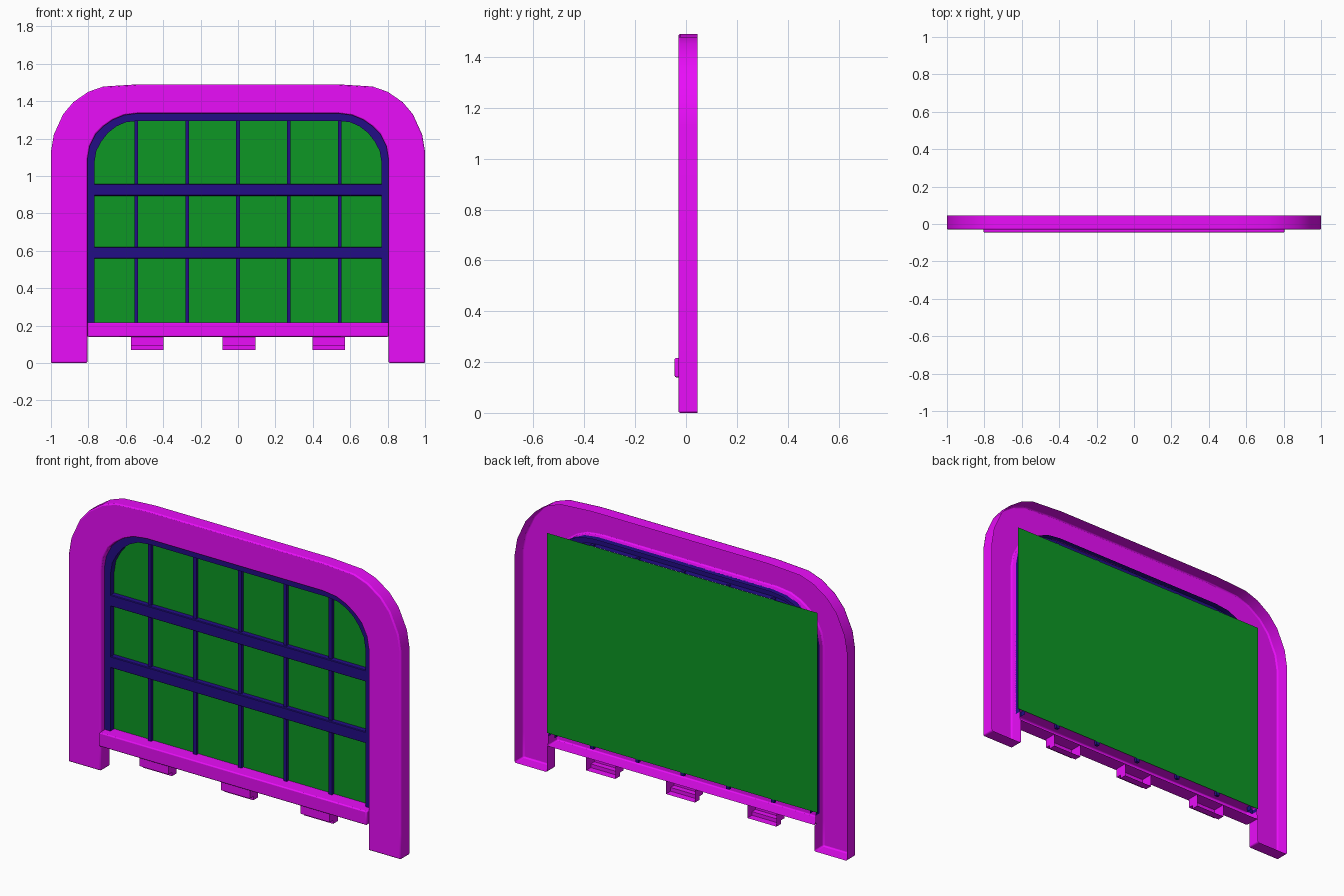
import bpy, bmesh, math

if "Cube" in bpy.data.objects:
    bpy.data.objects.remove(bpy.data.objects["Cube"])


def material(name, rgb):
    m = bpy.data.materials.new(name)
    m.diffuse_color = (*rgb, 1)
    m.use_nodes = True
    m.node_tree.nodes["Principled BSDF"].inputs["Base Color"].default_value = m.diffuse_color
    return m


MAGENTA = material("magenta", (0.82, 0.004, 0.95))
NAVY = material("navy", (0.016, 0.004, 0.24))
GREEN = material("green", (0.004, 0.31, 0.018))


def make(name, verts, faces, mat, bevel=0.0):
    """Mesh object with consistent normals; open sheets face the front (-y)."""
    bm = bmesh.new()
    vs = [bm.verts.new(v) for v in verts]
    for f in faces:
        bm.faces.new([vs[i] for i in f])
    bmesh.ops.recalc_face_normals(bm, faces=bm.faces[:])
    front = min(bm.faces, key=lambda f: f.calc_center_median().y)
    if front.normal.y > 0.5:
        bmesh.ops.reverse_faces(bm, faces=bm.faces[:])
    me = bpy.data.meshes.new(name)
    bm.to_mesh(me)
    bm.free()
    ob = bpy.data.objects.new(name, me)
    bpy.context.collection.objects.link(ob)
    me.materials.append(mat)
    bpy.ops.object.select_all(action='DESELECT')
    ob.select_set(True)
    bpy.context.view_layer.objects.active = ob
    bpy.ops.object.shade_smooth_by_angle(angle=math.radians(32))
    if bevel:
        b = ob.modifiers.new("soft_edges", 'BEVEL')
        b.width, b.segments = bevel, 2
        b.limit_method, b.angle_limit = 'ANGLE', math.radians(50)
    return ob


def arch(half):
    """Mirror a right-hand half profile (foot to crown) into a whole arch."""
    return half + [(-x, z) for x, z in reversed(half)]


def loft(rings):
    """Quads between equally long rows of points."""
    n = len(rings[0])
    verts = [p for r in rings for p in r]
    faces = [(k * n + i, k * n + i + 1, (k + 1) * n + i + 1, (k + 1) * n + i)
             for k in range(len(rings) - 1) for i in range(n - 1)]
    return verts, faces, n


def at_y(points, y):
    return [(x, y, z) for x, z in points]


def prism(name, section, x0, x1, mat, closed=True, caps=True, bevel=0.0):
    """Extrude a (y, z) section along x."""
    n = len(section)
    verts = [(x, y, z) for x in (x0, x1) for y, z in section]
    faces = [(i, (i + 1) % n, (i + 1) % n + n, i + n) for i in range(n if closed else n - 1)]
    if caps:
        faces += [tuple(range(n)), tuple(range(n, 2 * n))]
    return make(name, verts, faces, mat, bevel)


# Arch profiles
outer = arch([(1, 0), (1, .14), (1, .15), (1, 1.13), (.985, 1.22), (.935, 1.33),
              (.88, 1.395), (.80, 1.45), (.72, 1.478), (.53, 1.49)])
inner = arch([(.805, 0), (.805, .14), (.805, .15), (.805, 1.09), (.793, 1.16), (.76, 1.225),
              (.72, 1.265), (.67, 1.30), (.61, 1.325), (.53, 1.335)])
lining = arch([(.768, 1.07), (.757, 1.135), (.73, 1.185),
               (.695, 1.23), (.65, 1.265), (.60, 1.287), (.53, 1.295)])

# Hollow outer frame, open at the back, with closed feet
BACK, FRONT = .045, -.03
lip = [(x, BACK if z < .145 else .005, z) for x, z in inner]
verts, faces, n = loft([at_y(outer, BACK), at_y(outer, FRONT), at_y(inner, FRONT), lip])
faces += [(0, n, 2 * n, 3 * n), (n - 1, 2 * n - 1, 3 * n - 1, 4 * n - 1)]
make("outer_frame", verts, faces, MAGENTA, .007)

# Window lining inside the arch
PANE = .033
REAR = PANE - .0006
ring_out = [(x, z) for x, z in inner if z > 1]
foot = lambda pts: [(pts[0][0], .19)] + pts + [(pts[-1][0], .19)]
ring_out, ring_in = foot(ring_out), foot(lining)
verts, faces, n = loft([at_y(ring_out, REAR), at_y(ring_out, .0),
                        at_y(ring_in, .0), at_y(ring_in, REAR)])
make("window_lining", verts, faces, NAVY)

# Horizontal bars with slightly eased fronts
for i, z in enumerate((.59, .925)):
    prism(f"horizontal_bar_{i + 1}",
          [(REAR, z - .031), (.006, z - .031), (.002, z - .028),
           (.002, z + .028), (.006, z + .031), (REAR, z + .031)], -.77, .77, NAVY)

# Vertical bars
for i in range(5):
    x = (i - 2) * .272
    prism(f"vertical_bar_{i + 1}", [(REAR, .19), (.016, .19), (.016, 1.30), (REAR, 1.30)],
          x - .01, x + .01, NAVY)

# Flat window panel behind the bars
make("window_panel", [(-.815, PANE, .207), (.815, PANE, .207),
                      (.815, PANE, 1.295), (-.815, PANE, 1.295)], [(0, 1, 2, 3)], GREEN)

# Sill channel, open at the back
prism("sill", [(PANE, .216), (-.045, .216), (-.045, .14), (.04, .14)], -.805, .805,
      MAGENTA, closed=False, bevel=.006)

# Stepped hollow tabs below the sill: open strip plus two side walls
for i, x in enumerate((-.485, .005, .485)):
    prism(f"sill_tab_{i + 1}",
          [(.04, .14), (-.03, .14), (-.03, .09), (.0, .09), (.0, .07), (.04, .07)],
          x - .0875, x + .0875, MAGENTA, closed=False)
